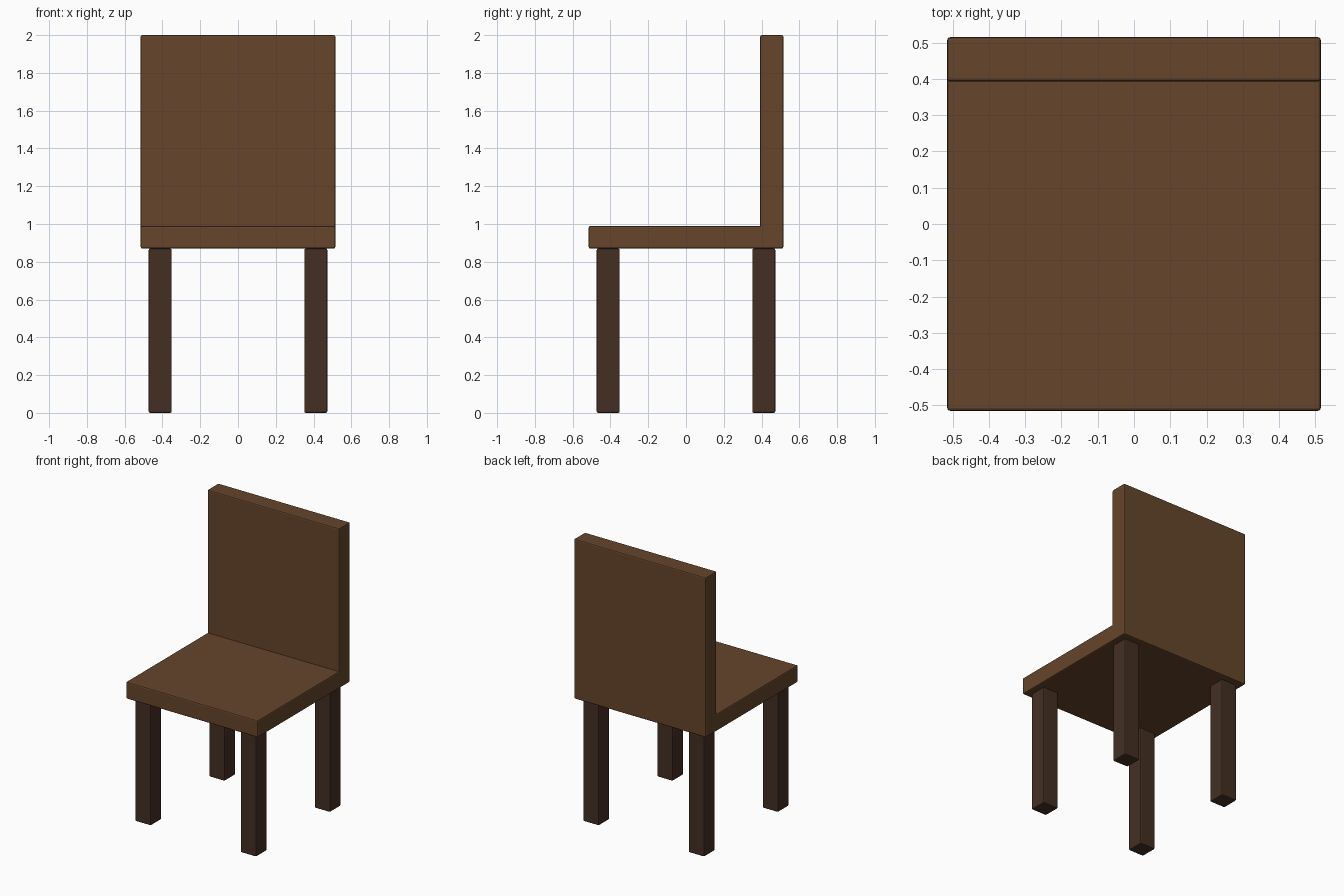
import bpy
import bmesh

if "Cube" in bpy.data.objects:
    bpy.data.objects.remove(bpy.data.objects["Cube"])


def material(name, rgb):
    m = bpy.data.materials.new(name)
    m.diffuse_color = (*rgb, 1)
    m.use_nodes = True
    m.node_tree.nodes["Principled BSDF"].inputs["Base Color"].default_value = m.diffuse_color
    return m


def prism(name, profile, x0, x1, bevel, mat):
    """Extrude a (y, z) profile along x and soften its convex edges."""
    bm = bmesh.new()
    face = bm.faces.new([bm.verts.new((x0, y, z)) for y, z in profile])
    ext = bmesh.ops.extrude_face_region(bm, geom=[face])
    verts = [g for g in ext["geom"] if isinstance(g, bmesh.types.BMVert)]
    bmesh.ops.translate(bm, verts=verts, vec=(x1 - x0, 0, 0))
    bmesh.ops.recalc_face_normals(bm, faces=bm.faces)
    convex = [e for e in bm.edges if e.calc_face_angle_signed() > 0.5]
    bmesh.ops.bevel(bm, geom=convex, offset=bevel, segments=2, profile=0.5,
                    affect='EDGES', clamp_overlap=True)
    bmesh.ops.recalc_face_normals(bm, faces=bm.faces)
    mesh = bpy.data.meshes.new(name)
    bm.to_mesh(mesh)
    bm.free()
    mesh.materials.append(mat)
    obj = bpy.data.objects.new(name, mesh)
    bpy.context.collection.objects.link(obj)
    return obj


wood = material("wood", (0.133, 0.06, 0.024))
dark_wood = material("dark_wood", (0.058, 0.028, 0.016))

# Seat and backrest: one continuous L-shaped panel
H = 0.515
prism("seat_and_backrest",
      [(-H, 0.87), (H, 0.87), (H, 2.0), (0.393, 2.0), (0.393, 0.99), (-H, 0.99)],
      -H, H, 0.008, wood)

# Four square legs
for row, y in (("front", -0.412), ("back", 0.412)):
    for side, x in (("left", -0.412), ("right", 0.412)):
        r = 0.061
        prism(f"{row}_{side}_leg",
              [(y - r, 0), (y + r, 0), (y + r, 0.87), (y - r, 0.87)],
              x - r, x + r, 0.008, dark_wood)
